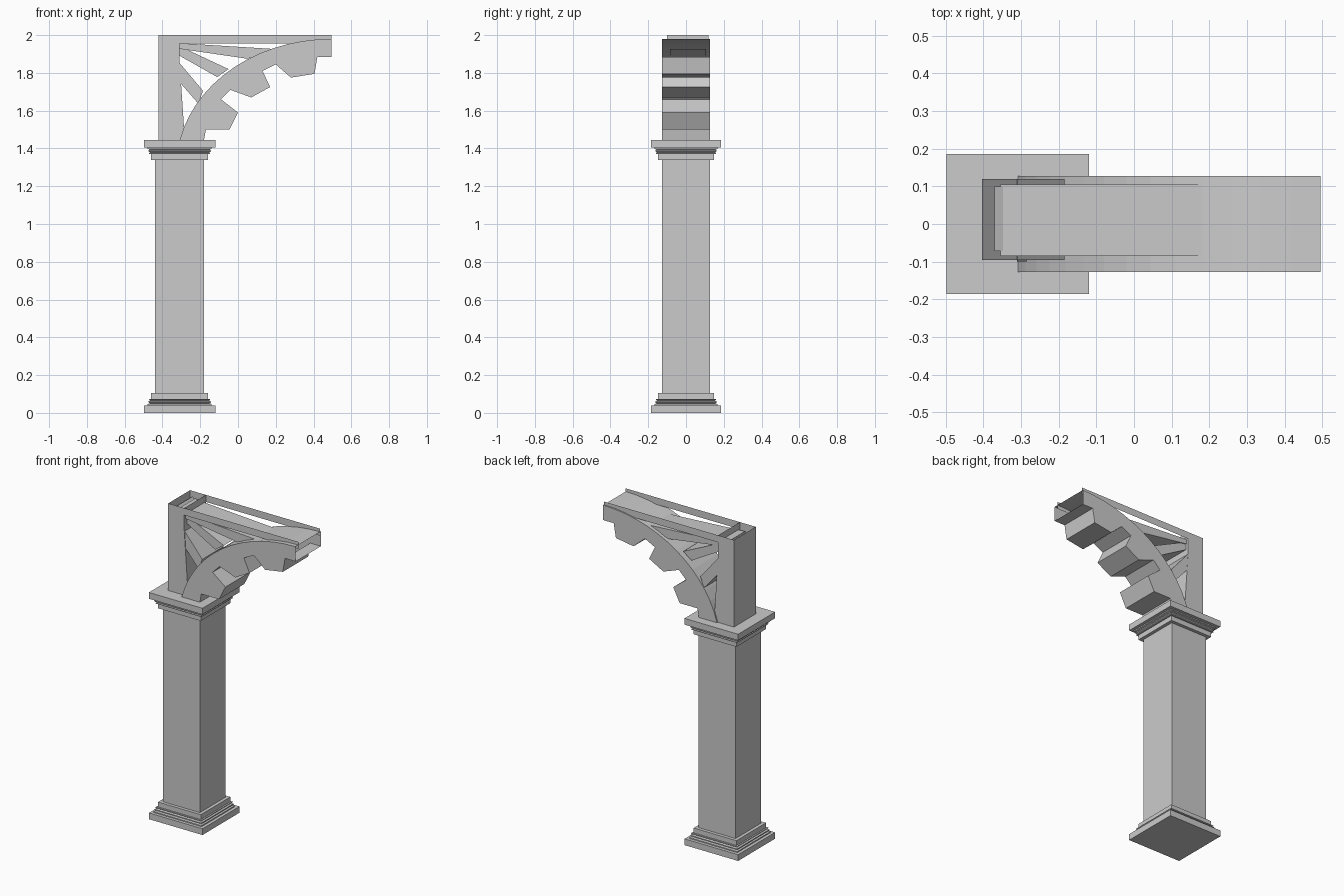
import bpy, bmesh, math

if "Cube" in bpy.data.objects:
    bpy.data.objects.remove(bpy.data.objects["Cube"])


def finish(name, bm):
    bmesh.ops.recalc_face_normals(bm, faces=bm.faces)
    me = bpy.data.meshes.new(name)
    bm.to_mesh(me)
    bm.free()
    ob = bpy.data.objects.new(name, me)
    bpy.context.collection.objects.link(ob)
    return ob


def extrude_xz(name, pts, y0, y1, open_edges=(), caps=True):
    """Extrude an x/z outline along y; listed outline edges stay open."""
    bm = bmesh.new()
    a = [bm.verts.new((x, y0, z)) for x, z in pts]
    b = [bm.verts.new((x, y1, z)) for x, z in pts]
    n = len(pts)
    if caps:
        bm.faces.new(a)
        bm.faces.new(b[::-1])
    for i in range(n):
        if i not in open_edges:
            j = (i + 1) % n
            bm.faces.new((a[i], b[i], b[j], a[j]))
    return finish(name, bm)


def square_stack(name, cx, profile):
    """Closed solid with a square section following (half width, z)."""
    bm = bmesh.new()
    rings = []
    for h, z in profile:
        rings.append([bm.verts.new((cx + sx * h, sy * h * 0.985, z))
                      for sx, sy in ((-1, -1), (1, -1), (1, 1), (-1, 1))])
    for lo, hi in zip(rings, rings[1:]):
        for i in range(4):
            j = (i + 1) % 4
            bm.faces.new((lo[i], lo[j], hi[j], hi[i]))
    bm.faces.new(rings[0])
    bm.faces.new(rings[-1])
    return finish(name, bm)


# Square column: base mouldings, shaft, and the same mouldings mirrored as capital
base = [(.189, 0), (.189, .04), (.169, .04), (.169, .047), (.158, .051),
        (.165, .055), (.165, .061), (.156, .066), (.161, .070), (.161, .074),
        (.151, .074), (.151, .105), (.13, .105)]
square_stack("column", -.309, base + [(h, 1.445 - z) for h, z in reversed(base)])

# Upright post above the capital, open at the top
extrude_xz("upper_post", [(-.422, 1.445), (-.422, 2), (-.31, 2), (-.31, 1.87),
                          (-.285, 1.5), (-.285, 1.445)], -.1, .12, open_edges=(1,))

# Curved arch bracket with stepped blocks underneath, open at the far end
t0 = math.asin(.145 / .68)
N = 14
arch = []
for i in range(N + 1):
    t = t0 + (math.pi / 2 - t0) * i / N
    arch.append((.495 - .822 * math.cos(t), 1.3 + .68 * math.sin(t)))
under = [(.495, 1.885), (.42, 1.885), (.405, 1.795), (.28, 1.775), (.2, 1.845),
         (.13, 1.81), (.17, 1.725), (.07, 1.67), (-.04, 1.71), (-.09, 1.66),
         (0, 1.59), (-.045, 1.5), (-.17, 1.5), (-.18, 1.445)]
extrude_xz("arch_bracket", arch + under, -.127, .128, open_edges=(N,))

# Thin side rails of the open top channel
bm = bmesh.new()
for y in (-.1, .12):
    bm.faces.new([bm.verts.new((x, y, z)) for x, z in
                  ((-.31, 1.955), (.495, 1.955), (.495, 2), (-.31, 2))])
finish("top_rails", bm)

# Fan of struts between post and arch
struts = {
    "upper_strut": ([(-.355, 1.96), (.2, 1.926), (.05, 1.875), (-.355, 1.934)], -.085, .105),
    "middle_strut": ([(-.37, 1.97), (-.05, 1.82), (-.11, 1.778), (-.37, 1.925)], -.072, .1),
    "lower_strut": ([(-.404, 1.965), (-.185, 1.705), (-.21, 1.637), (-.404, 1.86)], -.096, .119),
}
for name, (pts, y0, y1) in struts.items():
    extrude_xz(name, pts, y0, y1)
